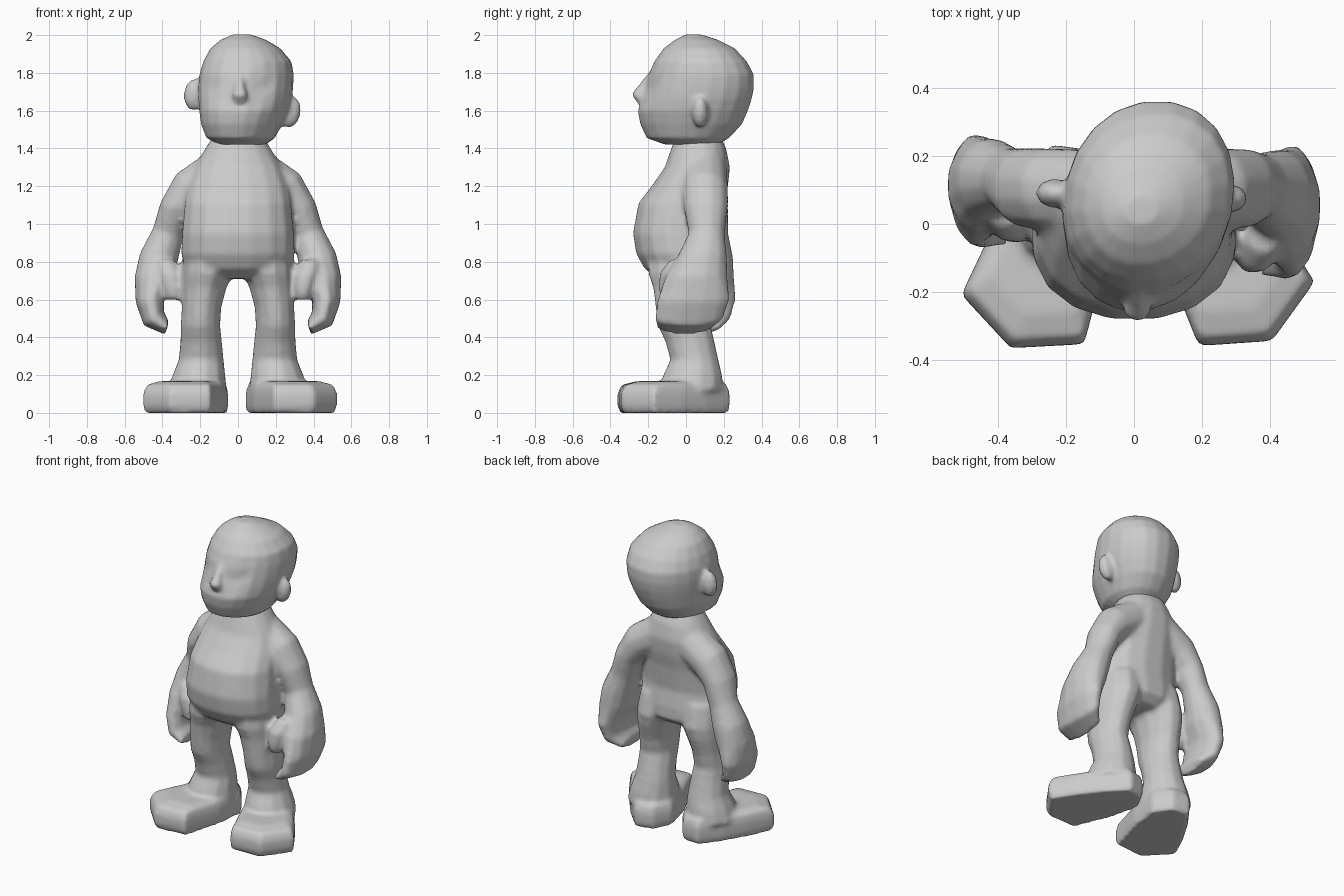
import bpy, bmesh, math
from mathutils import Vector, Matrix

if "Cube" in bpy.data.objects:
    bpy.data.objects.remove(bpy.data.objects["Cube"], do_unlink=True)

clay = bpy.data.materials.new("clay_grey")
clay.use_nodes = True
GREY = (0.6, 0.6, 0.6, 1.0)
clay.diffuse_color = GREY
clay.node_tree.nodes["Principled BSDF"].inputs["Base Color"].default_value = GREY


def ring(c, rx, ry, tilt=0.0, n=12, p=1.0):
    """Ellipse around c, leaning about y by tilt degrees; p < 1 squares it off."""
    a = math.radians(tilt)
    u, v = Vector((math.cos(a), 0, math.sin(a))), Vector((0, 1, 0))
    pts = []
    for i in range(n):
        t = 2 * math.pi * (i + 0.5) / n
        x, y = (math.copysign(abs(f) ** p, f) for f in (math.cos(t), math.sin(t)))
        pts.append(Vector(c) + u * rx * x + v * ry * y)
    return pts


def loft(bm, rings, deform=None):
    """Skin a stack of rings into bm and close both ends with a fan."""
    rows = [[bm.verts.new(deform(p) if deform else p) for p in r] for r in rings]
    n = len(rows[0])
    faces = []
    for a, b in zip(rows, rows[1:]):
        for i in range(n):
            j = (i + 1) % n
            faces.append(bm.faces.new((a[i], a[j], b[j], b[i])))
    caps = [bm.faces.new(rows[0]), bm.faces.new(rows[-1])]
    bmesh.ops.recalc_face_normals(bm, faces=faces + caps)
    bmesh.ops.poke(bm, faces=caps)


def fuse(name, bm, voxel, passes):
    """Make an object whose overlapping lofts melt into one smooth skin."""
    mesh = bpy.data.meshes.new(name)
    bm.to_mesh(mesh)
    bm.free()
    mesh.materials.append(clay)
    mesh.shade_smooth()
    obj = bpy.data.objects.new(name, mesh)
    bpy.context.collection.objects.link(obj)
    skin = obj.modifiers.new("one_skin", 'REMESH')
    skin.mode = 'VOXEL'
    skin.voxel_size = voxel
    skin.use_smooth_shade = True
    soft = obj.modifiers.new("soften", 'SMOOTH')
    soft.factor = 0.5
    soft.iterations = passes


# Head: height, centre x, half width, front y, back y
head_rings = [(1.42, .03, .12, -.11, .17), (1.455, .02, .18, -.21, .23),
              (1.53, .025, .215, -.245, .30), (1.60, .035, .235, -.258, .33),
              (1.66, .04, .245, -.24, .35), (1.72, .042, .25, -.225, .362),
              (1.79, .045, .249, -.20, .362), (1.86, .05, .233, -.17, .325),
              (1.93, .04, .185, -.12, .26), (1.975, .03, .12, -.06, .17),
              (2.003, .025, .05, .0, .08)]


def face_shape(p):
    """Turn the face slightly to one side and press in the eye sockets."""
    p = p.copy()
    for x in (-.11, .14):
        d = (Vector((p.x, p.z)) - Vector((x, 1.72))).length
        if p.y < -.05 and d < .09:
            p.y += .03 * (1 - d / .09)
    p.x += .09 * (p.y - .08)
    return p


head = bmesh.new()
loft(head, [ring((cx, (f + b) / 2, z), w, (b - f) / 2, n=20, p=.95)
            for z, cx, w, f, b in head_rings], face_shape)

# Nose: short wedge growing downwards
nose = [(1.80, .02, -.175, .025), (1.73, .026, -.222, .035),
        (1.685, .042, -.25, .042), (1.645, .04, -.23, .03)]
loft(head, [ring((.01, y, z), w, d, n=8) for z, w, y, d in nose])

# Ears: flattened lobes at different heights because the head leans
for x, y, z, lean in ((-.232, .09, 1.685, 5), (.277, .075, 1.592, 10)):
    bmesh.ops.create_uvsphere(
        head, u_segments=8, v_segments=6, radius=1,
        matrix=Matrix.Translation((x, y, z)) @ Matrix.Rotation(math.radians(lean), 4, 'Y')
        @ Matrix.Diagonal((.058, .045, .085, 1)))
fuse("head", head, .013, 3)

# Torso: height, half width, front y, back y
torso = [(1.47, .13, -.05, .18), (1.40, .175, -.08, .215), (1.30, .235, -.115, .235),
         (1.20, .27, -.185, .225), (1.11, .285, -.255, .205), (0.95, .30, -.284, .185),
         (0.84, .305, -.266, .20), (0.76, .28, -.22, .20), (0.71, .18, -.14, .14)]
body = bmesh.new()
loft(body, [ring((0, (f + b) / 2, z), w, (b - f) / 2, n=16, p=.92)
            for z, w, f, b in torso])

# Arm: centre, half width, half depth, lean; shoulder to curled fingertips
arm = [((.10, .10, 1.275), .125, .12, 58), ((.245, .10, 1.185), .118, .125, 45),
       ((.325, .105, 1.08), .094, .118, 22), ((.37, .11, .95), .086, .097, 20),
       ((.42, .085, .82), .105, .135, 15), ((.442, .055, .72), .108, .168, 0),
       ((.465, .04, .60), .08, .195, -10), ((.447, .015, .50), .066, .185, -35),
       ((.375, -.01, .45), .038, .145, -75)]
thumb = [((.385, -.03, .81), .055, .06, 0), ((.362, -.075, .74), .068, .068, 0),
         ((.347, -.09, .66), .054, .058, 0), ((.342, -.09, .60), .04, .043, 0)]

# Leg: height, centre x, half width, centre y, half depth
leg = [(.88, .145, .14, -.01, .19), (.74, .163, .138, .0, .205), (.66, .18, .122, .005, .182),
       (.56, .193, .107, -.005, .16), (.46, .199, .107, -.008, .143), (.38, .195, .112, .02, .133),
       (.28, .195, .122, .045, .13), (.20, .207, .143, .035, .16), (.12, .215, .16, .03, .17)]

# Foot outline, toes first, splayed outwards
sole = [(.19, -.358), (.405, -.343), (.53, -.17), (.435, -.02), (.335, .11),
        (.215, .235), (.10, .205), (.038, .09), (.083, -.10), (.143, -.24)]
foot = [(0, .96), (.04, 1.0), (.10, 1.0), (.148, .94), (.168, .72)]

for s in (1, -1):
    def reach(p):
        """Mirror; the right hand hangs a little further back."""
        f = min(max((1.1 - p.z) / .3, 0), 1) if s < 0 else 0
        return Vector((p.x * s, p.y + f * (.06 - .15 * (p.y - .05)), p.z))

    loft(body, [ring(c, w, d, t) for c, w, d, t in arm], reach)
    loft(body, [ring(c, w, d, t, n=8) for c, w, d, t in thumb], reach)
    loft(body, [ring((x * s, y, z), w, d) for z, x, w, y, d in leg])

    # Right foot is turned out a little less
    turn = Matrix.Rotation(math.radians(0 if s > 0 else 7), 3, 'Z')
    ankle = Vector((.21 * s, 0, 0))
    loft(body, [[ankle + turn @ ((Vector((x * s, y, 0)) - ankle) * k) + Vector((0, 0, z))
                 for x, y in sole] for z, k in foot])
fuse("body", body, .015, 5)
